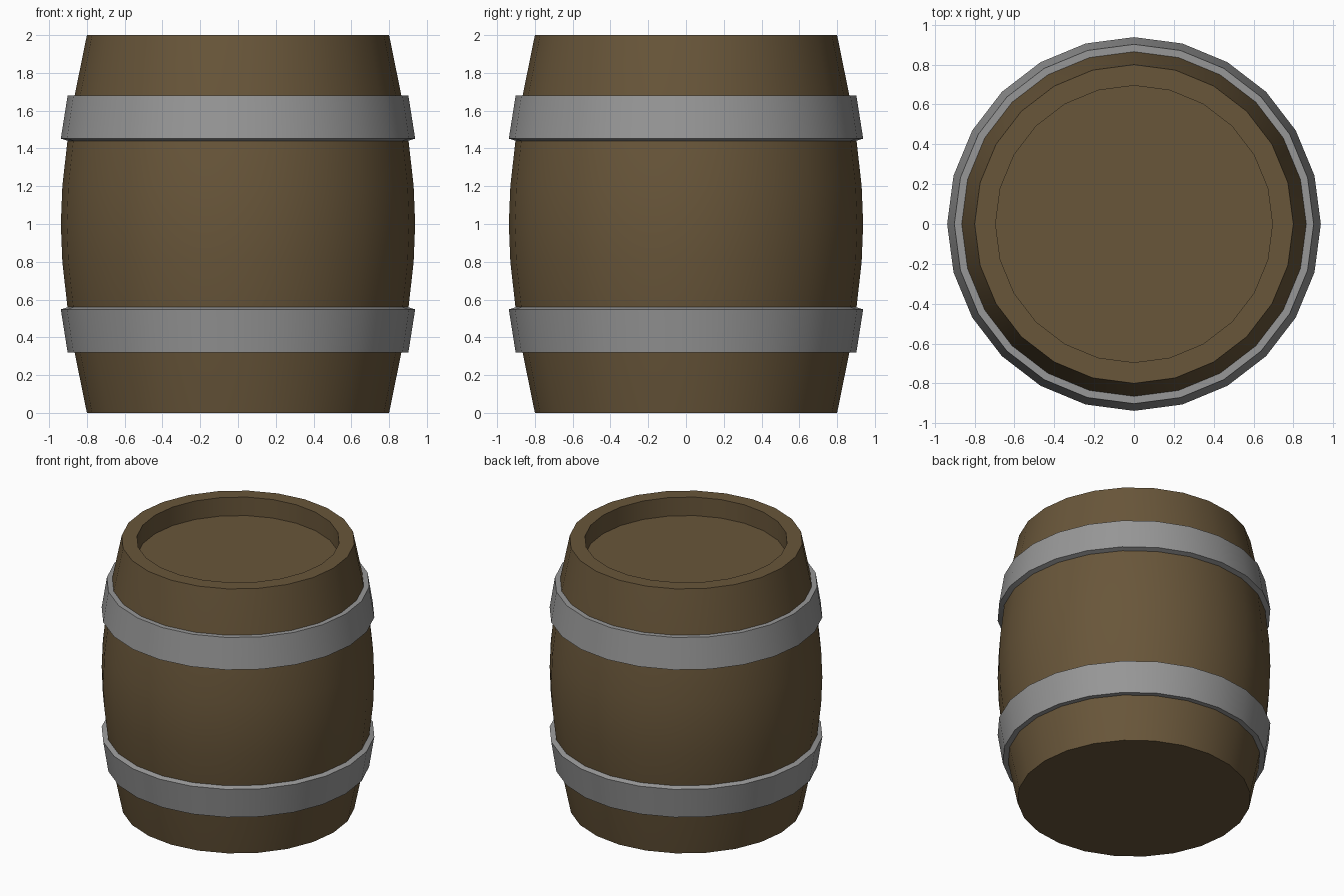
import bpy, bmesh, math

SIDES = 24

cube = bpy.data.objects.get("Cube")
if cube:
    bpy.data.objects.remove(cube, do_unlink=True)


def material(name, colour):
    m = bpy.data.materials.new(name)
    m.use_nodes = True
    m.diffuse_color = colour
    m.node_tree.nodes["Principled BSDF"].inputs["Base Color"].default_value = colour
    return m


def lathe(name, profile, mat, closed=False):
    """Spin an (r, z) outline about z; an open outline is capped at both ends."""
    bm = bmesh.new()
    rings = []
    for r, z in profile:
        angles = [2 * math.pi * i / SIDES for i in range(SIDES)]
        rings.append([bm.verts.new((r * math.cos(a), r * math.sin(a), z)) for a in angles])
    pairs = list(zip(rings, rings[1:]))
    if closed:
        pairs.append((rings[-1], rings[0]))
    else:
        bm.faces.new(rings[0])
        bm.faces.new(rings[-1])
    for low, high in pairs:
        for i in range(SIDES):
            j = (i + 1) % SIDES
            bm.faces.new((low[i], low[j], high[j], high[i]))
    bmesh.ops.recalc_face_normals(bm, faces=bm.faces)
    mesh = bpy.data.meshes.new(name)
    bm.to_mesh(mesh)
    bm.free()
    mesh.materials.append(mat)
    obj = bpy.data.objects.new(name, mesh)
    bpy.context.collection.objects.link(obj)
    bpy.ops.object.select_all(action='DESELECT')
    obj.select_set(True)
    bpy.context.view_layer.objects.active = obj
    bpy.ops.object.shade_smooth_by_angle(angle=math.radians(30))
    return obj


wood = material("brown wood", (0.14, 0.093, 0.042, 1))
metal = material("grey metal", (0.31, 0.31, 0.31, 1))

# Bulging body, mirrored about mid height, with a sunken lid on top
lower = [(0.8, 0), (0.867, 0.33), (0.903, 0.56), (0.93, 0.8)]
upper = [(r, 2 - z) for r, z in reversed(lower)]
lid = [(0.695, 2), (0.695, 1.86)]
lathe("barrel_body", lower + [(0.938, 1)] + upper + lid, wood)

# Two metal hoops, wider towards the middle of the barrel
hoop = [(0.902, 1.68), (0.938, 1.452), (0.895, 1.438), (0.86, 1.68)]
lathe("upper_hoop", hoop, metal, closed=True)
lathe("lower_hoop", [(r, 2 - z) for r, z in hoop], metal, closed=True)
